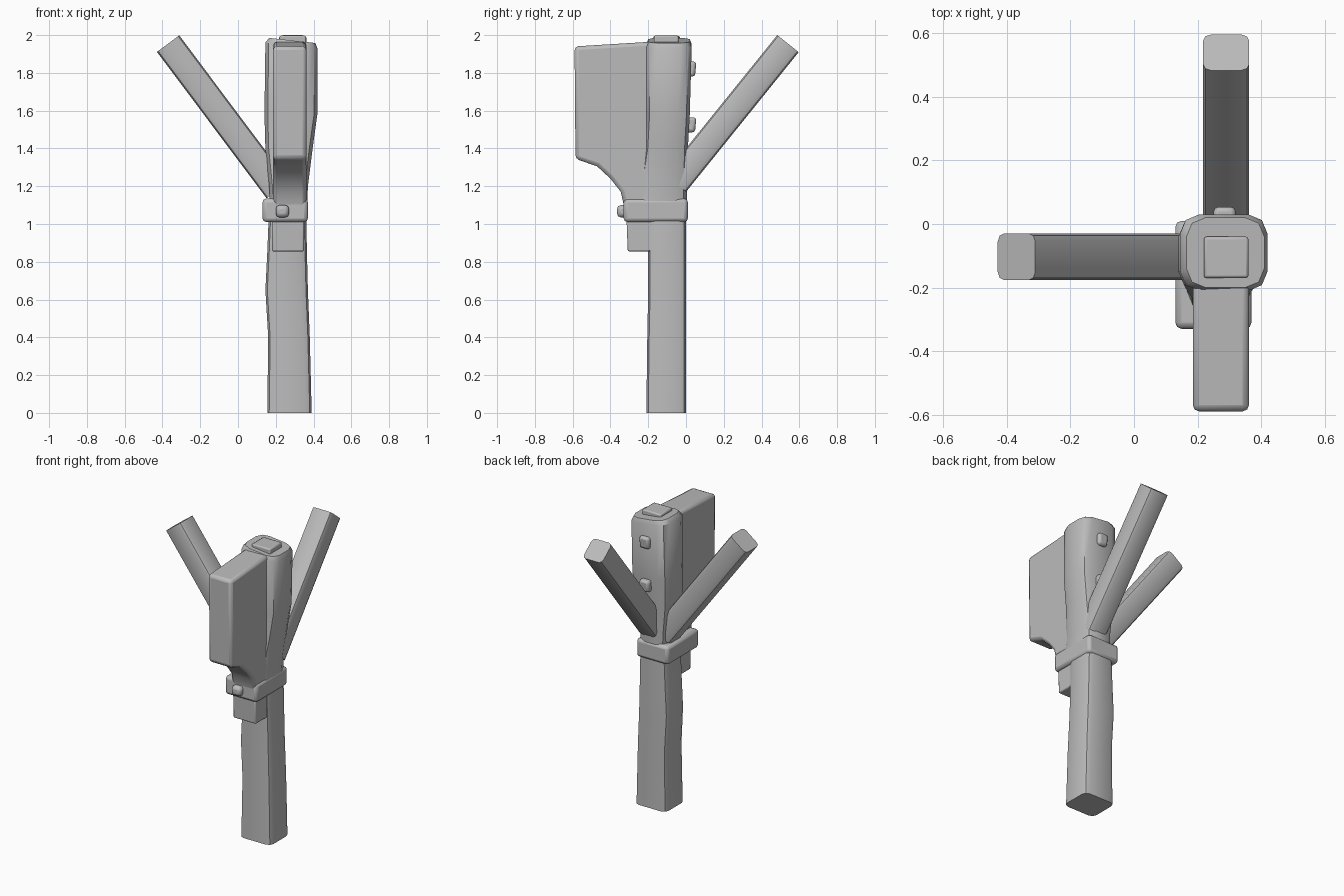
import bpy, bmesh, math
from mathutils import Vector

cube = bpy.data.objects.get("Cube")
if cube:
    bpy.data.objects.remove(cube, do_unlink=True)

grey = bpy.data.materials.new("plain grey")
grey.use_nodes = True
grey.diffuse_color = (0.5, 0.5, 0.5, 1)
grey.node_tree.nodes["Principled BSDF"].inputs["Base Color"].default_value = (0.5, 0.5, 0.5, 1)


def finish(name, bm, bevel=0.0, angle=40):
    """Turn a bmesh into a shaded object, with optional rounded edges."""
    bmesh.ops.recalc_face_normals(bm, faces=bm.faces)
    mesh = bpy.data.meshes.new(name)
    bm.to_mesh(mesh)
    bm.free()
    mesh.materials.append(grey)
    obj = bpy.data.objects.new(name, mesh)
    bpy.context.collection.objects.link(obj)
    if bevel:
        mod = obj.modifiers.new("rounded edges", 'BEVEL')
        mod.width, mod.segments, mod.limit_method = bevel, 2, 'ANGLE'
        mod.angle_limit = math.radians(35)
    bpy.ops.object.select_all(action='DESELECT')
    obj.select_set(True)
    bpy.context.view_layer.objects.active = obj
    bpy.ops.object.shade_smooth_by_angle(angle=math.radians(angle))
    return obj


def bridge(bm, rings):
    """Skin a stack of equal rings and close both ends."""
    loops = [[bm.verts.new(p) for p in ring] for ring in rings]
    for a, b in zip(loops, loops[1:]):
        for i in range(len(a)):
            j = (i + 1) % len(a)
            bm.faces.new((a[i], a[j], b[j], b[i]))
    bm.faces.new(loops[0])
    bm.faces.new(loops[-1])


def rounded_rect(x0, x1, y0, y1, r):
    """Corner-rounded rectangle outline."""
    points = []
    corners = ((x1 - r, y1 - r), (x0 + r, y1 - r), (x0 + r, y0 + r), (x1 - r, y0 + r))
    for k, (cx, cy) in enumerate(corners):
        for step in range(3):
            a = math.radians(90 * k + 45 * step)
            points.append((cx + r * math.cos(a), cy + r * math.sin(a)))
    return points


def column(name, sections, r, tilt=0.0):
    """Vertical loft; tilt slopes the top section along x."""
    bm = bmesh.new()
    rings = []
    for n, (z, x0, x1, y0, y1) in enumerate(sections):
        slope = tilt if n >= len(sections) - 2 else 0
        rings.append([(x, y, z + slope * (x - x0)) for x, y in rounded_rect(x0, x1, y0, y1, r)])
    bridge(bm, rings)
    return finish(name, bm)


def beam(name, start, end, side, width):
    """Soft-cornered straight bar from start to end."""
    start, end, side = Vector(start), Vector(end), Vector(side)
    up = (end - start).normalized().cross(side)
    h = width / 2
    outline = rounded_rect(-h, h, -h, h, 0.025)
    bm = bmesh.new()
    bridge(bm, [[p + side * u + up * v for u, v in outline] for p in (start, end)])
    return finish(name, bm)


def block(name, low, high, bevel=0.01, taper=1.0):
    """Box between two corners; taper scales the bottom."""
    low, high = Vector(low), Vector(high)
    mid, size = (low + high) / 2, high - low
    bm = bmesh.new()
    bmesh.ops.create_cube(bm, size=1)
    for v in bm.verts:
        k = taper if v.co.z < 0 else 1
        v.co = Vector((v.co.x * size.x, v.co.y * size.y * k, v.co.z * size.z)) + mid
    return finish(name, bm, bevel)


# Lower post, slightly bent
column("lower_post", [
    (0.0, 0.155, 0.39, -0.21, 0.0),
    (0.4, 0.16, 0.38, -0.205, 0.0),
    (0.65, 0.145, 0.37, -0.2, 0.0),
    (0.85, 0.155, 0.365, -0.2, 0.0),
    (1.1, 0.165, 0.36, -0.2, 0.0)], 0.035)

# Upper trunk, swelling towards the top
column("upper_trunk", [
    (1.05, 0.17, 0.365, -0.3, 0.005),
    (1.2, 0.165, 0.37, -0.25, 0.005),
    (1.4, 0.145, 0.395, -0.22, 0.01),
    (1.58, 0.14, 0.42, -0.21, 0.02),
    (1.96, 0.145, 0.42, -0.21, 0.03),
    (1.985, 0.165, 0.41, -0.2, 0.02)], 0.06, -0.11)

# Forward fin with a curved lower edge
profile = [(-0.1, 1.97), (-0.59, 1.94), (-0.585, 1.345), (-0.47, 1.305),
           (-0.4, 1.24), (-0.345, 1.17), (-0.325, 1.08), (-0.1, 1.08)]
bm = bmesh.new()
bridge(bm, [[(x, y, z) for y, z in profile] for x in (0.185, 0.362)])
finish("forward_fin", bm, 0.02)

# Two slanted branches
beam("side_branch", (0.21, -0.103, 1.18), (-0.37, -0.103, 1.955), (0, 1, 0), 0.147)
beam("rear_branch", (0.29, -0.055, 1.217), (0.29, 0.54, 1.955), (1, 0, 0), 0.145)

# Collar, bracket and small knobs
block("collar", (0.13, -0.33, 1.01), (0.37, 0.01, 1.135), 0.02)
block("front_bracket", (0.18, -0.315, 0.855), (0.35, -0.1, 1.03), 0.008, 0.94)
block("front_knob", (0.2, -0.365, 1.035), (0.27, -0.3, 1.1), 0.02)
block("top_cap", (0.22, -0.17, 1.94), (0.36, -0.04, 1.997), 0.008)
for label, z in (("upper", 1.82), ("lower", 1.525)):
    block(label + "_back_peg", (0.25, -0.02, z - 0.04), (0.32, 0.055, z + 0.04), 0.015, 0.8)
